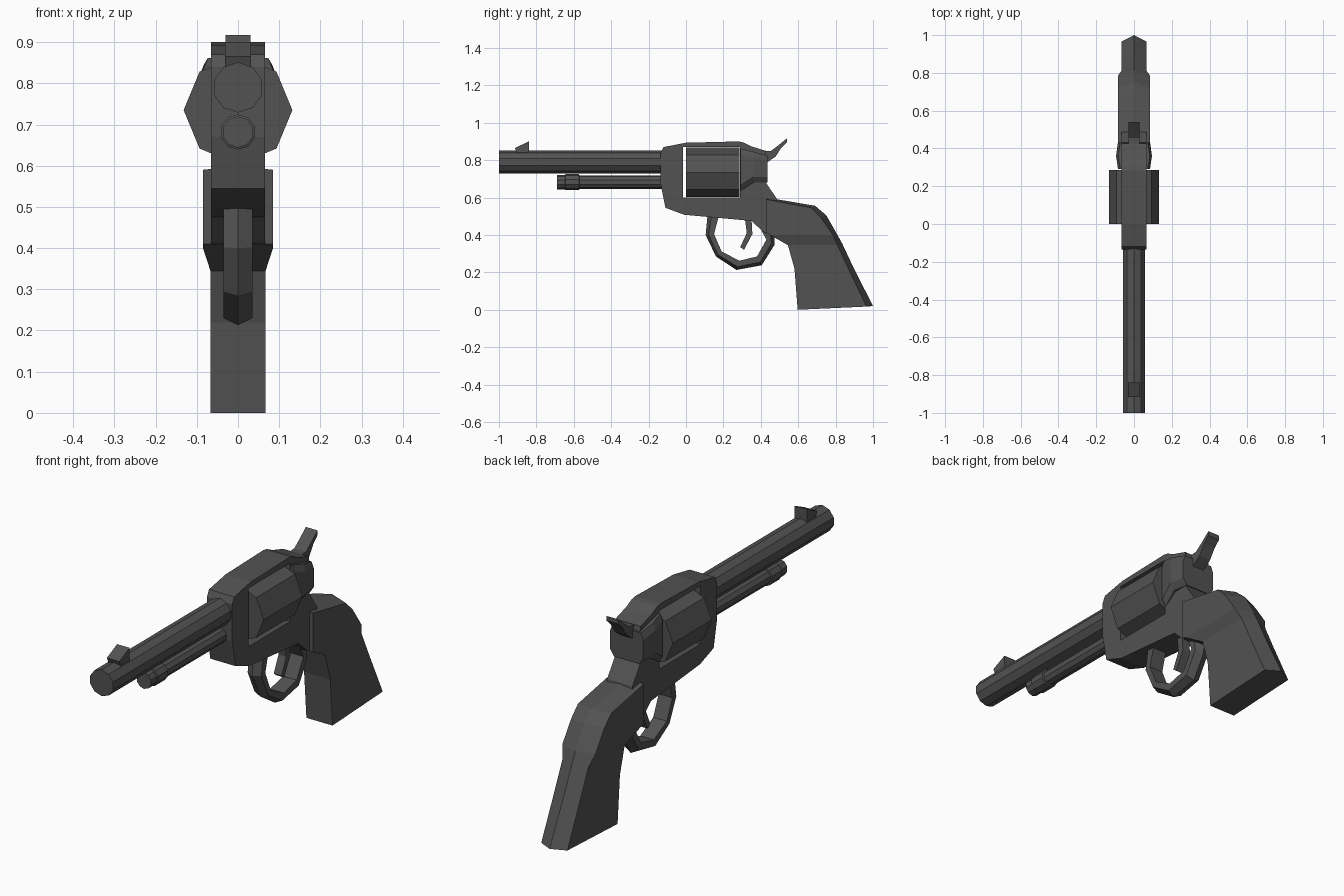
import bpy, bmesh, math

metal = bpy.data.materials.new("dark_metal")
metal.diffuse_color = (0.085, 0.085, 0.085, 1)


def loft(name, rings):
    """Skin closed rings of equal point count and cap both ends."""
    bm = bmesh.new()
    rows = [[bm.verts.new(p) for p in ring] for ring in rings]
    n = len(rows[0])
    for a, b in zip(rows, rows[1:]):
        for i in range(n):
            j = (i + 1) % n
            bm.faces.new((a[i], a[j], b[j], b[i]))
    bm.faces.new(rows[0])
    bm.faces.new(rows[-1])
    bmesh.ops.recalc_face_normals(bm, faces=bm.faces[:])
    mesh = bpy.data.meshes.new(name)
    bm.to_mesh(mesh)
    bm.free()
    ob = bpy.data.objects.new(name, mesh)
    bpy.context.collection.objects.link(ob)
    mesh.materials.append(metal)
    return ob


def plate(name, profile, w):
    """Side profile (y, z) extruded to half-width w."""
    return loft(name, [[(x, y, z) for y, z in profile] for x in (-w, w)])


def rod(name, z, sides, start, stations):
    """Faceted rod along y; stations are (y, radius)."""
    angles = [start + math.tau * i / sides for i in range(sides)]
    return loft(name, [[(r * math.cos(a), y, z + r * math.sin(a)) for a in angles]
                       for y, r in stations])


def ridged(name, stations):
    """Five-sided sweep: flat front, straight sides, ridge along the back."""
    return loft(name, [[(-w, *f), (w, *f), (w, *b), (0, *r), (-w, *b)]
                       for f, b, r, w in stations])


# Barrel and front sight
rod("barrel", 0.79, 10, math.pi / 2, [(-1, 0.061), (-0.1, 0.061)])
plate("front_sight", [(-0.915, 0.865), (-0.905, 0.84), (-0.84, 0.84), (-0.84, 0.9)], 0.032)

# Ejector rod with collar
rod("ejector_rod", 0.682, 10, math.pi / 2,
    [(-0.69, 0.038), (-0.647, 0.038), (-0.645, 0.043), (-0.572, 0.043),
     (-0.57, 0.036), (-0.1, 0.036)])

# Frame with a window for the cylinder
frame = plate("frame", [
    (-0.135, 0.67), (-0.135, 0.84), (-0.12, 0.87), (0, 0.893), (0.28, 0.9), (0.305, 0.895),
    (0.345, 0.875), (0.425, 0.85), (0.43, 0.82), (0.43, 0.675), (0.485, 0.595), (0.5, 0.5),
    (0.47, 0.4), (0.415, 0.415), (0.35, 0.475), (-0.01, 0.508), (-0.11, 0.545)], 0.065)
window = plate("window_cutter", [(-0.015, 0.6), (0.288, 0.6), (0.288, 0.87), (-0.015, 0.87)], 0.2)
window.hide_render = True
cut = frame.modifiers.new("window", 'BOOLEAN')
cut.operation = 'DIFFERENCE'
cut.object = window
bpy.context.view_layer.objects.active = frame
bpy.ops.object.modifier_apply(modifier=cut.name)
bpy.data.objects.remove(window)

# Eight-sided cylinder
rod("cylinder", 0.735, 8, 0, [(0, 0.132), (0.285, 0.132)])

# Recoil shield bulging behind the cylinder
shield = []
for y, w, low, top in [(0.292, 0.085, 0.635, 0.862), (0.36, 0.095, 0.68, 0.845),
                       (0.435, 0.085, 0.68, 0.825)]:
    half = [(w - 0.02, low), (w, low + 0.03), (w, top - 0.03), (w - 0.012, top)]
    shield.append([(x, y, z) for x, z in half] + [(-x, y, z) for x, z in reversed(half)])
loft("recoil_shield", shield)

# Hammer
plate("hammer", [(0.36, 0.82), (0.37, 0.862), (0.415, 0.848), (0.455, 0.85), (0.495, 0.88),
                 (0.54, 0.917), (0.54, 0.895), (0.51, 0.867), (0.48, 0.82), (0.43, 0.785)], 0.03)

# Trigger and guard
plate("trigger", [(0.315, 0.49), (0.35, 0.49), (0.355, 0.405), (0.31, 0.32),
                  (0.29, 0.335), (0.325, 0.41)], 0.02)
guard = [((0.175, 0.5), (0.115, 0.505)), ((0.15, 0.405), (0.105, 0.4)),
         ((0.19, 0.312), (0.16, 0.285)), ((0.285, 0.262), (0.27, 0.213)),
         ((0.38, 0.285), (0.405, 0.238)), ((0.43, 0.375), (0.472, 0.345)),
         ((0.4, 0.43), (0.475, 0.42))]
ridged("trigger_guard", [
    (i, (i[0] * 0.35 + o[0] * 0.65, i[1] * 0.35 + o[1] * 0.65), o, 0.035) for i, o in guard])

# Grip
ridged("grip", [
    ((0.43, 0.41), (0.43, 0.59), (0.43, 0.6), 0.085),
    ((0.435, 0.408), (0.67, 0.545), (0.69, 0.556), 0.085),
    ((0.44, 0.406), (0.72, 0.495), (0.75, 0.505), 0.085),
    ((0.45, 0.4), (0.785, 0.4), (0.81, 0.4), 0.085),
    ((0.545, 0.345), (0.81, 0.345), (0.837, 0.35), 0.067),
    ((0.58, 0.22), (0.868, 0.22), (0.898, 0.22), 0.067),
    ((0.597, 0.0), (0.965, 0.017), (1.0, 0.02), 0.067)])
